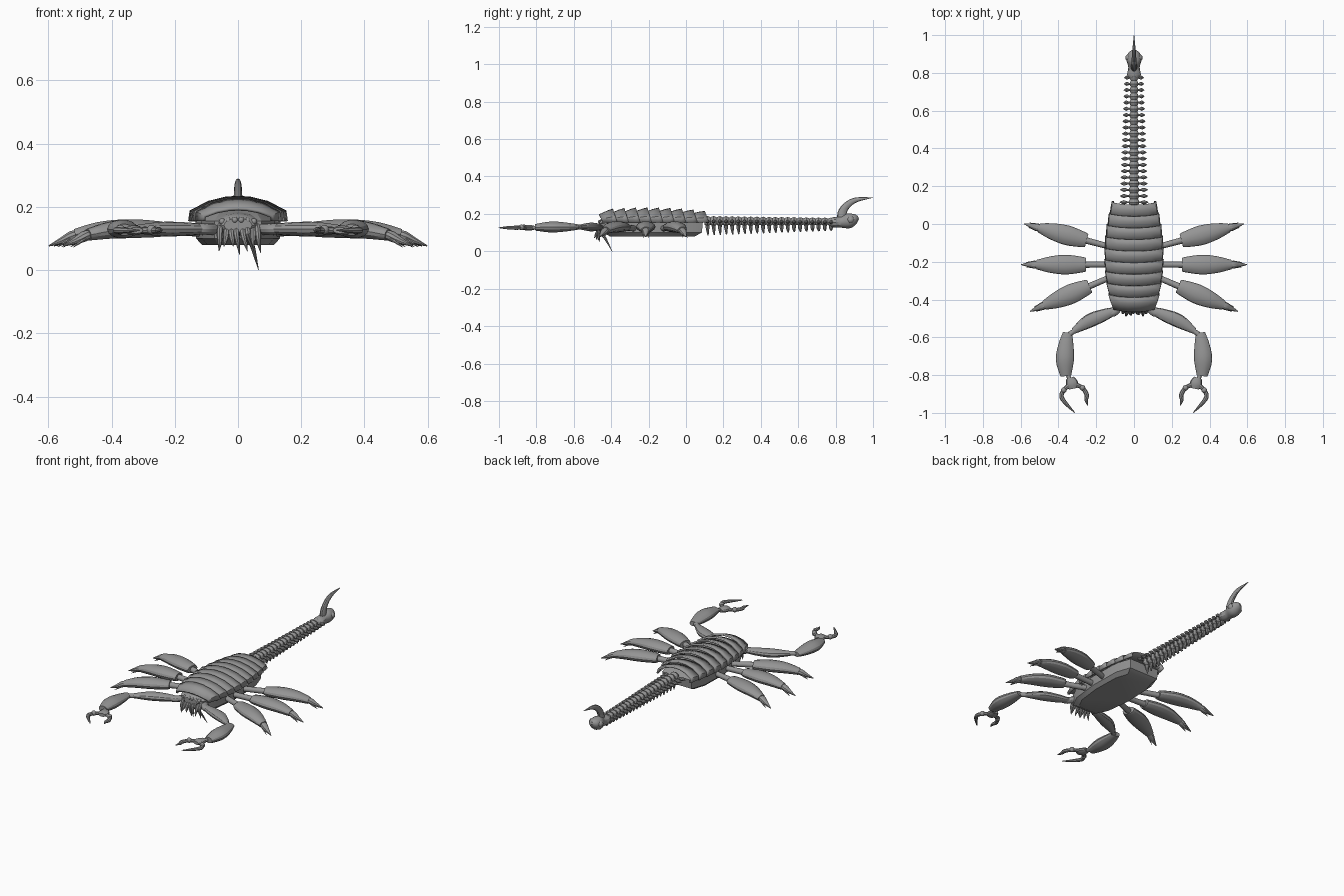
import bpy, bmesh, math
from mathutils import Vector

cube = bpy.data.objects.get("Cube")
if cube:
    bpy.data.objects.remove(cube)

GREY = (0.3, 0.3, 0.3, 1)
shell_grey = bpy.data.materials.new("shell_grey")
shell_grey.use_nodes = True
shell_grey.diffuse_color = GREY
shell_grey.node_tree.nodes["Principled BSDF"].inputs["Base Color"].default_value = GREY
parts = []


def finish(name, bm):
    bmesh.ops.recalc_face_normals(bm, faces=bm.faces)
    mesh = bpy.data.meshes.new(name)
    bm.to_mesh(mesh)
    bm.free()
    obj = bpy.data.objects.new(name, mesh)
    bpy.context.collection.objects.link(obj)
    mesh.materials.append(shell_grey)
    parts.append(obj)
    return obj


def bridge(bm, rings, closed=True):
    n = len(rings[0])
    for a, b in zip(rings, rings[1:]):
        for i in range(n if closed else n - 1):
            j = (i + 1) % n
            bm.faces.new((a[i], a[j], b[j], b[i]))


def smooth_path(keys, steps):
    """Catmull-Rom through tuples of any length."""
    k = [keys[0]] + list(keys) + [keys[-1]]
    out = []
    for i in range(1, len(k) - 2):
        for s in range(steps):
            t = s / steps
            out.append([0.5 * (2 * b + (c - a) * t + (2 * a - 5 * b + 4 * c - d) * t * t
                               + (3 * b - a - 3 * c + d) * t ** 3)
                        for a, b, c, d in zip(*k[i - 1:i + 3])])
    return out + [list(keys[-1])]


def loft(name, keys, sides=12, steps=4, bm=None):
    """Keys are (x, y, z, half width, half height) along a path."""
    own = bm is None
    bm = bm or bmesh.new()
    path = smooth_path(keys, steps)
    pts = [Vector(p[:3]) for p in path]
    side, rings = None, []
    for i, p in enumerate(path):
        t = (pts[min(i + 1, len(pts) - 1)] - pts[max(i - 1, 0)]).normalized()
        if side is None:
            side = t.cross(Vector((0, 0, 1)) if abs(t.z) < 0.8 else Vector((0, 1, 0)))
        side = (side - t * side.dot(t)).normalized()
        up = side.cross(t)
        w, h = max(p[3], 0.001), max(p[4], 0.001)
        angles = [2 * math.pi * j / sides for j in range(sides)]
        rings.append([bm.verts.new(pts[i] + side * w * math.cos(a) + up * h * math.sin(a))
                      for a in angles])
    bridge(bm, rings)
    bm.faces.new(rings[0])
    bm.faces.new(rings[-1])
    return finish(name, bm) if own else None


def ball(name, centre, r):
    bm = bmesh.new()
    bmesh.ops.create_uvsphere(bm, u_segments=12, v_segments=8, radius=r)
    bmesh.ops.translate(bm, verts=bm.verts, vec=centre)
    return finish(name, bm)


# Lower body: stacked outlines with a bevelled belly
half = [(0.075, -0.45), (0.115, -0.37), (0.135, -0.2), (0.13, 0.0), (0.1, 0.09)]
outline = half + [(-x, y) for x, y in reversed(half)]
bm = bmesh.new()
rings = []
for z, s in ((0.08, 0.84), (0.1, 0.98), (0.155, 1), (0.19, 0.72)):
    rings.append([bm.verts.new((x * s, (y + 0.18) * s - 0.18, z)) for x, y in outline])
bridge(bm, rings)
bm.faces.new(rings[0])
bm.faces.new(rings[-1])
finish("lower_body", bm)

# Overlapping back plates, raised at their rear edges
arch = [(1, 0), (0.97, 0.42), (0.6, 0.8), (0.25, 0.97)]
arch = arch + [(0, 1)] + [(-u, v) for u, v in reversed(arch)]
for i in range(9):
    front = -0.46 + i * 0.0615
    bm = bmesh.new()
    rings = []
    for y, drop in ((front, 0.024), (front + 0.045, 0.008), (front + 0.075, 0)):
        w = 0.158 - 0.5 * (y + 0.18) ** 2 - drop * 0.25
        top = 0.235 - 0.2 * (y + 0.2) ** 2 - drop
        rings.append([bm.verts.new((u * w, y + 0.022 * (1 - v) - 0.006, 0.155 + v * (top - 0.155)))
                      for u, v in arch])
    bridge(bm, rings, closed=False)
    plate = finish(f"back_plate_{i + 1}", bm)
    mod = plate.modifiers.new("thickness", "SOLIDIFY")
    mod.thickness = 0.01
    mod.offset = -1

# Tail vertebrae with side and belly spines
COUNT = 21
for i in range(COUNT):
    f = i / (COUNT - 1)
    y, z = 0.115 + 0.66 * f, 0.162 - 0.004 * f
    reach, low = 0.076 - 0.024 * f, 0.085 + 0.025 * f
    r = 0.029 - 0.006 * f
    bm = bmesh.new()
    loft("", [(0, y - 0.017, z, r * 0.7, r * 0.7), (0, y, z, r, r),
              (0, y + 0.017, z, r * 0.7, r * 0.7)], 10, 2, bm)
    for s in (1, -1):
        loft("", [(s * 0.015, y, z, 0.006, 0.008), (s * reach * 0.48, y, z, 0.005, 0.007),
                  (s * reach * 0.72, y, z - 0.002, 0.011, 0.011),
                  (s * reach, y, z - 0.004, 0.001, 0.001)], 8, 2, bm)
    loft("", [(0, y, z, 0.013, 0.011), (0, y, z - 0.035, 0.012, 0.01),
              (0, y + 0.003, low, 0.003, 0.003)], 8, 2, bm)
    finish(f"tail_segment_{i + 1}", bm)

# Sting bulb and hooked sting
loft("sting_bulb", [(0, 0.765, 0.157, 0.02, 0.02), (0, 0.79, 0.155, 0.036, 0.028),
                    (0, 0.83, 0.157, 0.03, 0.031), (0, 0.87, 0.163, 0.04, 0.04),
                    (0, 0.905, 0.175, 0.03, 0.026), (0, 0.922, 0.18, 0.008, 0.008)])
for s in (1, -1):
    ball("sting_bulb_lobe", (s * 0.026, 0.88, 0.168), 0.02)
loft("sting", [(0, 0.835, 0.165, 0.02, 0.026), (0, 0.835, 0.205, 0.015, 0.024),
               (0, 0.86, 0.245, 0.013, 0.019), (0, 0.91, 0.275, 0.01, 0.013),
               (0, 1.0, 0.287, 0.001, 0.001)], steps=5)


# Walking legs: shaft, swollen shin and pointed foot
def leg(label, hip, angle, s):
    d = Vector((math.cos(angle), math.sin(angle)))

    def along(*keys):
        return [(s * (hip[0] + d.x * t), hip[1] + d.y * t, z, w, h) for t, z, w, h in keys]

    loft(label + "_shaft", along((-0.06, 0.12, 0.016, 0.016), (0.06, 0.125, 0.016, 0.016),
                                 (0.18, 0.13, 0.018, 0.018)))
    loft(label + "_shin", along((0.125, 0.13, 0.036, 0.022), (0.15, 0.13, 0.042, 0.026),
                                (0.23, 0.131, 0.052, 0.03), (0.31, 0.126, 0.044, 0.027),
                                (0.385, 0.112, 0.025, 0.019)), 14)
    loft(label + "_foot", along((0.37, 0.115, 0.014, 0.013), (0.395, 0.108, 0.021, 0.017),
                                (0.425, 0.094, 0.014, 0.012), (0.468, 0.077, 0.002, 0.002)), 10)
    for side in (1, -1):
        x, y = hip[0] + d.x * 0.4, hip[1] + d.y * 0.4
        nx, ny = -d.y * side * 0.013, d.x * side * 0.013
        loft(label + "_toe", [(s * (x + nx), y + ny, 0.1, 0.007, 0.007),
                              (s * (x + nx + d.x * 0.04), y + ny + d.y * 0.04, 0.073, 0.001, 0.001)], 6, 2)


# Pincer arms: upper arm, forearm, palm and two jointed fingers
def arm(label, s):
    def flip(*keys):
        return [(s * k[0],) + k[1:] for k in keys]

    loft(label + "_shoulder", flip((0.06, -0.41, 0.13, 0.02, 0.018), (0.1, -0.465, 0.13, 0.02, 0.018),
                                   (0.13, -0.475, 0.13, 0.016, 0.016)))
    loft(label + "_upper_arm", flip((0.1, -0.46, 0.13, 0.02, 0.015), (0.16, -0.482, 0.13, 0.032, 0.021),
                                    (0.24, -0.515, 0.13, 0.036, 0.023), (0.32, -0.567, 0.13, 0.016, 0.013)))
    loft(label + "_elbow", flip((0.3, -0.555, 0.13, 0.012, 0.012), (0.35, -0.59, 0.13, 0.014, 0.014)))
    loft(label + "_forearm", flip((0.352, -0.575, 0.13, 0.024, 0.014), (0.36, -0.64, 0.13, 0.04, 0.024),
                                  (0.366, -0.72, 0.13, 0.048, 0.03), (0.361, -0.805, 0.128, 0.028, 0.018)), 14)
    loft(label + "_wrist", flip((0.355, -0.79, 0.126, 0.01, 0.01), (0.335, -0.835, 0.126, 0.012, 0.01)))
    loft(label + "_palm", flip((0.338, -0.815, 0.126, 0.022, 0.012), (0.328, -0.845, 0.126, 0.032, 0.016),
                               (0.322, -0.872, 0.126, 0.022, 0.01)))
    for name, path in (("outer", ((0.345, -0.855), (0.372, -0.88), (0.384, -0.915), (0.312, -1.0))),
                       ("inner", ((0.31, -0.85), (0.273, -0.867), (0.25, -0.905), (0.245, -0.96)))):
        a, k, b, tip = path
        mid = ((b[0] + tip[0]) / 2 + 0.006, (b[1] + tip[1]) / 2)
        loft(f"{label}_{name}_finger", flip(*[(x, y, 0.126, r, r * 0.9) for (x, y), r in zip(
            (a, k, b, mid, tip), (0.012, 0.011, 0.012, 0.009, 0.002))]), 8, 3)
        ball(f"{label}_{name}_knuckle", (s * k[0], k[1], 0.128), 0.015)


for side_name, s in (("left", 1), ("right", -1)):
    leg(side_name + "_rear_leg", (0.13, -0.12), math.radians(15), s)
    leg(side_name + "_middle_leg", (0.13, -0.215), 0, s)
    leg(side_name + "_front_leg", (0.12, -0.28), math.radians(-23), s)
    arm(side_name + "_arm", s)

# Head, eyes and curved mouth fangs
loft("head", [(0, -0.38, 0.14, 0.08, 0.045), (0, -0.44, 0.142, 0.07, 0.036),
              (0, -0.465, 0.142, 0.045, 0.022)])
for x in (-0.05, -0.03, -0.01, 0.01, 0.03, 0.05):
    ball("eye", (x, -0.462 + abs(x) * 0.2, 0.16 - abs(x) * 0.12), 0.01)
fangs = ((-0.055, -0.06, 0.06, -0.47), (-0.035, -0.045, 0.075, -0.49), (-0.02, -0.015, 0.075, -0.485),
         (-0.005, 0.005, 0.05, -0.46), (0.015, 0.03, 0.06, -0.48), (0.03, 0.065, 0, -0.395),
         (0.045, 0.05, 0.07, -0.49), (0.06, 0.072, 0.055, -0.465))
for x0, x1, z1, y1 in fangs:
    loft("fang", [(x0, -0.44, 0.145, 0.009, 0.009),
                  (x0 * 1.05, -0.465, 0.115, 0.01, 0.01),
                  ((x0 + x1) / 2, (y1 - 0.47) / 2, 0.07 + z1 * 0.3, 0.007, 0.007),
                  (x1, y1, z1, 0.001, 0.001)], 8, 3)

# Smooth shading with sharp edges kept
bpy.ops.object.select_all(action="DESELECT")
for obj in parts:
    obj.select_set(True)
bpy.context.view_layer.objects.active = parts[0]
bpy.ops.object.shade_smooth_by_angle(angle=math.radians(30))
